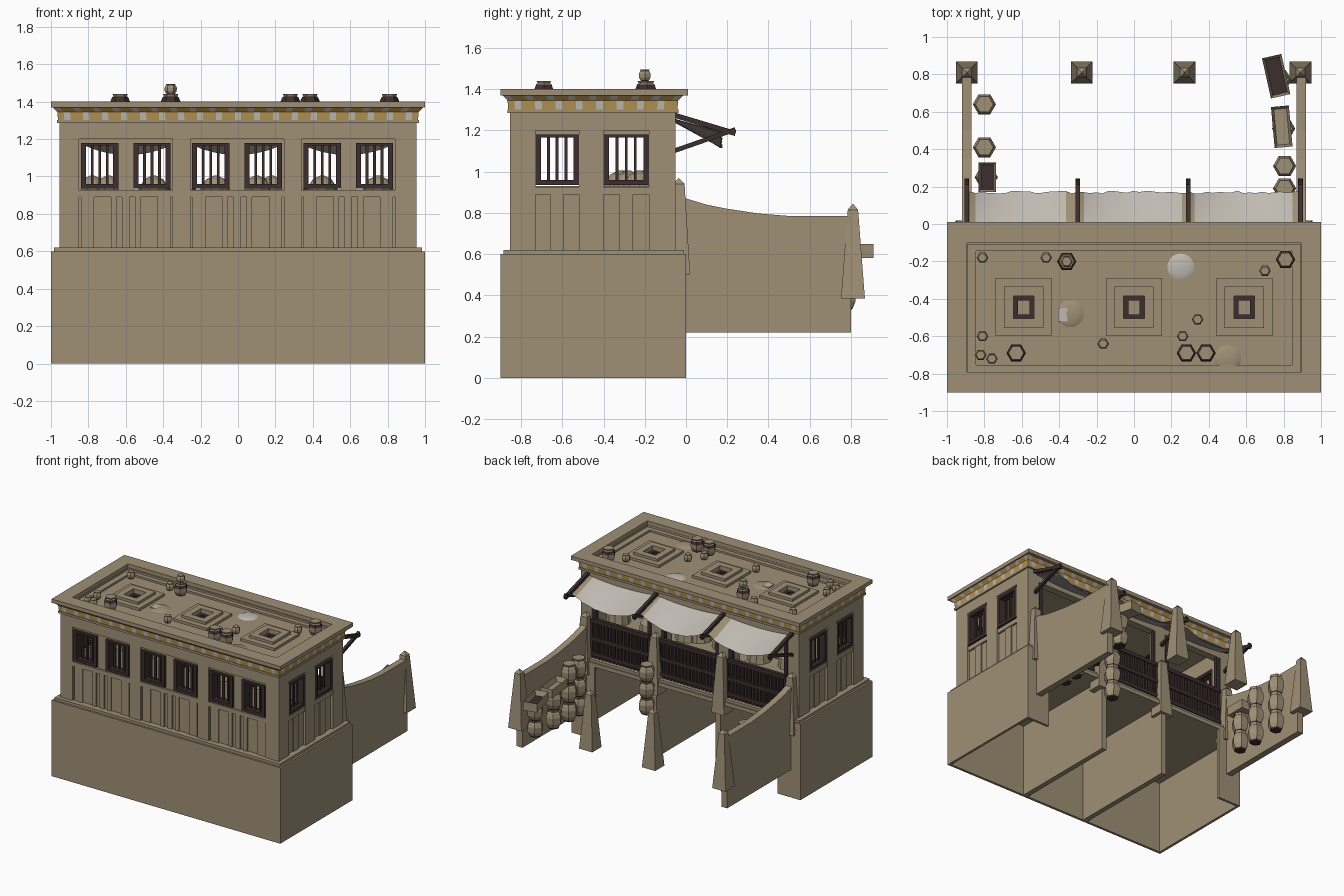
import bpy, bmesh, math, random
from mathutils import Vector, Matrix

random.seed(4)
if "Cube" in bpy.data.objects:
    bpy.data.objects.remove(bpy.data.objects["Cube"])


def material(name, rgb):
    m = bpy.data.materials.new(name)
    m.use_nodes = True
    m.diffuse_color = (*rgb, 1)
    m.node_tree.nodes["Principled BSDF"].inputs["Base Color"].default_value = (*rgb, 1)
    return m


CLAY = material("clay", (0.345, 0.28, 0.18))
WOOD = material("dark wood", (0.045, 0.027, 0.026))
OCHRE = material("ochre paint", (0.46, 0.29, 0.075))
PALE = material("pale cloth", (0.52, 0.49, 0.44))


def finish(name, bm, *mats):
    me = bpy.data.meshes.new(name)
    bm.to_mesh(me)
    bm.free()
    for m in mats:
        me.materials.append(m)
    ob = bpy.data.objects.new(name, me)
    bpy.context.scene.collection.objects.link(ob)
    return ob


def add_box(bm, x0, x1, y0, y1, z0, z1):
    mat = Matrix.Translation(((x0 + x1) / 2, (y0 + y1) / 2, (z0 + z1) / 2))
    mat @= Matrix.Diagonal((x1 - x0, y1 - y0, z1 - z0, 1))
    bmesh.ops.create_cube(bm, size=1, matrix=mat)


def boxes(name, mat, *dims):
    bm = bmesh.new()
    for d in dims:
        add_box(bm, *d)
    return finish(name, bm, mat)


def ring(x0, x1, y0, y1, w, z0, z1):
    return [(x0, x1, y0, y0 + w, z0, z1), (x0, x1, y1 - w, y1, z0, z1),
            (x0, x0 + w, y0 + w, y1 - w, z0, z1), (x1 - w, x1, y0 + w, y1 - w, z0, z1)]


def beam(name, a, b, w, mat):
    a, b = Vector(a), Vector(b)
    bm = bmesh.new()
    bmesh.ops.create_cube(bm, size=1, matrix=Matrix.Translation((a + b) / 2)
                          @ (b - a).to_track_quat('Z', 'Y').to_matrix().to_4x4()
                          @ Matrix.Diagonal((w, w, (b - a).length, 1)))
    return finish(name, bm, mat)


def lathe(name, loc, profile, sides, mats, dark_rows=(), smooth=False):
    bm = bmesh.new()
    rows = [[bm.verts.new((loc[0] + r * math.cos(math.tau * i / sides),
                           loc[1] + r * math.sin(math.tau * i / sides), loc[2] + z))
             for i in range(sides)] for r, z in profile]
    for k in range(len(rows) - 1):
        for i in range(sides):
            j = (i + 1) % sides
            f = bm.faces.new((rows[k][i], rows[k][j], rows[k + 1][j], rows[k + 1][i]))
            f.material_index = int(k in dark_rows)
            f.smooth = smooth
    bm.faces.new(rows[0][::-1]).material_index = len(mats) - 1
    bm.faces.new(rows[-1])
    return finish(name, bm, *mats)


def jar(name, x, y, z, r, h, dark_rows=(0,)):
    prof = [(.65, 0), (.75, .08), (.97, .3), (1, .62), (.82, .84), (.68, .89), (.78, 1), (.4, 1)]
    lathe(name, (x, y, z), [(a * r, b * h) for a, b in prof], 6, (CLAY, WOOD), dark_rows)


def obelisk(name, x, y, base, tip, z0, z1):
    bm = bmesh.new()
    add_box(bm, x - base, x + base, y - base, y + base, z0, z1)
    for v in bm.verts:
        if v.co.z > z1 - .01:
            v.co.x = x + math.copysign(tip, v.co.x - x)
            v.co.y = y + math.copysign(tip, v.co.y - y)
    bmesh.ops.create_cone(bm, segments=4, radius1=tip * 1.41, radius2=0, depth=.03,
                          matrix=Matrix.Translation((x, y, z1 + .015)) @ Matrix.Rotation(math.pi / 4, 4, 'Z'))
    finish(name, bm, CLAY)


# Open-backed, open-bottomed plinth
boxes("plinth", CLAY, (-1, 1, -.9, -.88, 0, .6), (-1, -.98, -.88, 0, 0, .6), (.98, 1, -.88, 0, 0, .6),
      (-.98, -.8, -.02, 0, 0, .6), (.8, .98, -.02, 0, 0, .6), (-1, 1, -.9, 0, .57, .6),
      (-.985, .985, -.885, -.01, .6, .62))
for x in (-.28, .28):
    boxes("plinth_partition", CLAY, (x - .02, x + .02, -.88, 0, 0, .57))


# Walls are laid out along one axis u, with depth d measured inward from the outer face
def wall(name, u_lo, u_hi, windows, groups, slats, place):
    clay, wood = [], []
    edges = [u_lo] + [e for w in windows for e in w] + [u_hi]
    for a, b in zip(edges[::2], edges[1::2]):
        clay.append(place(a, b, .02, .07, .93, 1.18))
    clay += [place(u_lo, u_hi, .02, .07, .62, .93), place(u_lo, u_hi, .02, .07, 1.18, 1.3),
             place(u_lo, u_hi, 0, .02, 1.2, 1.3)]
    pil = [u_lo] + [e for g in groups for e in g] + [u_hi]
    for a, b in zip(pil[::2], pil[1::2]):
        clay.append(place(a, b, 0, .02, .62, 1.2))
    for a, b in groups:
        clay.append(place(a, b, .004, .02, .89, .925))
        for lo, hi in slats:
            clay.append(place(a + lo * (b - a), a + hi * (b - a), .01, .02, .62, .89))
    for a, b in windows:
        wood += [place(a, a + .027, .0, .06, .935, 1.18), place(b - .027, b, .0, .06, .935, 1.18),
                 place(a, b, .0, .06, .935, .96), place(a, b, .0, .06, 1.165, 1.18)]
        for t in (.3, .5, .7):
            c = a + t * (b - a)
            wood.append(place(c - .007, c + .007, .025, .04, .95, 1.17))
    boxes(name, CLAY, *clay)
    boxes(name + "_windows", WOOD, *wood)


front_windows = [(c + s - .1, c + s + .1) for c in (-.6, -.005, .59) for s in (-.14, .14)]
side_windows = [(-.73, -.52), (-.4, -.18)]
wall("front_wall", -.955, .955, front_windows, [(c - .25, c + .25) for c in (-.6, -.005, .59)],
     [(.02, .16), (.34, .4), (.46, .54), (.6, .66), (.84, .98)],
     lambda a, b, d0, d1, z0, z1: (a, b, -.855 + d0, -.855 + d1, z0, z1))
wall("left_wall", -.855, -.05, side_windows, side_windows, [(.35, .65)],
     lambda a, b, d0, d1, z0, z1: (.955 - d1, .955 - d0, a, b, z0, z1))
wall("right_wall", -.855, -.05, side_windows, side_windows, [(.35, .65)],
     lambda a, b, d0, d1, z0, z1: (-.955 + d0, -.955 + d1, a, b, z0, z1))

# Open back: lintel, posts, slatted rails and buttresses
boxes("back_lintel", CLAY, (-.955, .955, -.11, -.05, 1.2, 1.3))
for x in (-.9, -.29, .29, .9):
    boxes("back_post", CLAY, (x - .045, x + .045, -.11, -.05, .6, 1.2))
    obelisk("buttress", x, -.035, .055, .028, .5, .94)
for c in (-.595, 0, .595):
    bars = [(c - .25, c + .25, -.06, -.03, z, z + .03) for z in (.64, .76, .9)]
    bars += [(c - .25 + i * .031, c - .233 + i * .031, -.055, -.035, .62, .925) for i in range(17)]
    bars += [(c + s - .015, c + s + .015, -.08, -.05, .62, 1.2) for s in (-.24, .24)]
    boxes("back_rail", WOOD, *bars)
    boxes("inner_counter", CLAY, (c - .22, c + .22, -.36, -.14, .6, .86))

# Goods heaped inside
for x in (-.78, -.69, -.45, -.12, .1, .18, .45, .75):
    lathe("heap", (x, random.uniform(-.33, -.2), .86),
          [(.09, 0), (.08, .08), (.05, .125), (.01, .145)], 10, (CLAY,))

# Painted flaring cornice over a plain band
bm = bmesh.new()
levels = [(0, 1.3), (.004, 1.345), (.03, 1.372)]


def corners(o):
    return [Vector(p) for p in ((-.962 - o, -.862 - o), (.962 + o, -.862 - o),
                                (.962 + o, -.042 + o), (-.962 - o, -.042 + o))]


for side in range(4):
    n = 25 if side % 2 else 57
    for row in range(2):
        line = []
        for o, z in levels[row:row + 2]:
            a, b = corners(o)[side], corners(o)[(side + 1) % 4]
            line.append([bm.verts.new((*a.lerp(b, i / n), z)) for i in range(n + 1)])
        for i in range(n):
            f = bm.faces.new((line[0][i], line[0][i + 1], line[1][i + 1], line[1][i]))
            f.material_index = 2 if (i + row) % 3 == 1 else 1
finish("cornice_frieze", bm, CLAY, OCHRE, PALE)
boxes("cornice_band", CLAY, *ring(-.967, .967, -.867, -.037, .03, 1.285, 1.302))

# Roof deck with three hatches, and its rim
hx, hy0, hy1 = (-.59, 0, .59), -.51, -.385
deck = [(-.95, .95, -.85, hy0, 1.3, 1.34), (-.95, .95, hy1, -.05, 1.3, 1.34)]
cuts = [-.95] + [e for x in hx for e in (x - .055, x + .055)] + [.95]
deck += [(a, b, hy0, hy1, 1.3, 1.34) for a, b in zip(cuts[::2], cuts[1::2])]
boxes("roof_deck", CLAY, *deck)
boxes("roof_rim", CLAY, *ring(-1, 1, -.9, .01, .108, 1.37, 1.4), *ring(-.96, .96, -.86, -.04, .07, 1.34, 1.37))
boxes("roof_step", CLAY, *ring(-.89, .89, -.8, -.1, .045, 1.34, 1.355))
for x in hx:
    boxes("hatch_frame", CLAY, *ring(x - .15, x + .15, -.6, -.29, .045, 1.34, 1.36),
          *ring(x - .105, x + .105, -.555, -.335, .05, 1.34, 1.38))
    boxes("hatch_lining", WOOD, *ring(x - .055, x + .055, hy0, hy1, .025, 1.29, 1.345))

# Jars and low mounds on the roof
for x, y in ((-.36, -.2), (.81, -.19), (-.63, -.69), (.28, -.69), (.385, -.69)):
    jar("roof_jar", x, y, 1.34, .052, .1, (0, 3))
jar("roof_top_jar", -.36, -.2, 1.44, .033, .055)
for x, y in ((-.81, -.18), (-.47, -.18), (.7, -.25), (.34, -.51), (.26, -.6),
             (-.165, -.64), (-.81, -.6), (-.82, -.7), (-.76, -.72)):
    jar("small_roof_jar", x, y, 1.34, .031, .055)
for x, y, mat in ((.25, -.23, PALE), (.5, -.72, CLAY), (-.34, -.48, CLAY)):
    lathe("roof_mound", (x, y, 1.34), [(.072, 0), (.06, .006), (.035, .01), (.01, .012)], 20, (mat,), smooth=True)
boxes("mound_patch", PALE, (-.405, -.355, -.52, -.45, 1.343, 1.351))

# Sagging awnings on poles
for x0, x1 in ((-.88, -.3), (-.3, .29), (.29, .88)):
    bm = bmesh.new()
    nu, nv = 18, 6
    grid = [[bm.verts.new((x0 + (x1 - x0) * i / nu,
                           -.05 + .22 * j / nv + (random.uniform(-.008, .008) if j == nv else 0),
                           1.255 - .06 * j / nv
                           - (.02 + .06 * j / nv) * (1 - (2 * i / nu - 1) ** 2)))
             for i in range(nu + 1)] for j in range(nv + 1)]
    for j in range(nv):
        for i in range(nu):
            f = bm.faces.new((grid[j][i], grid[j][i + 1], grid[j + 1][i + 1], grid[j + 1][i]))
            f.smooth = True
            f.material_index = int(i == 0 or i > nu - (3 if x1 < 0 else 2))
    finish("awning", bm, PALE, CLAY)
for x in (-.895, -.3, .29, .89):
    beam("awning_pole", (x, -.06, 1.275), (x, .24, 1.185), .025, WOOD)
    beam("awning_brace", (x, -.06, 1.1), (x, .24, 1.205), .022, WOOD)

# Curving yard walls and free-standing piers
top = [(0, .87), (.1, .84), (.2, .82), (.35, .797), (.5, .785), (.8, .785)]
for x in (-.895, .895):
    bm = bmesh.new()
    outline = [(-.02, .22), (-.02, .88)] + top + [(.8, .22)]
    face = bm.faces.new([bm.verts.new((x - .025, y, z)) for y, z in outline])
    out = bmesh.ops.extrude_face_region(bm, geom=[face])["geom"]
    bmesh.ops.translate(bm, vec=(.05, 0, 0), verts=[v for v in out if isinstance(v, bmesh.types.BMVert)])
    bmesh.ops.recalc_face_normals(bm, faces=bm.faces)
    finish("yard_wall", bm, CLAY)
for x in (-.895, -.28, .27, .89):
    obelisk("yard_pier", x, .81, .058, .025, .385, .815)

# Stacked jars and crates by the yard walls
for x, y, z, n in ((-.8, .64, .27, 3), (-.8, .41, .27, 3), (-.79, .25, .27, 2), (.8, .51, .29, 2),
                   (.805, .31, .27, 3), (.805, .19, .27, 3), (.78, .77, .33, 2), (.28, .09, .38, 3)):
    step = .13 if z > .3 else .15
    for i in range(n):
        jar("stacked_jar", x, y, z + i * step, .062, step)


def crate(x, y, z, w, l, turn, inside):
    bm = bmesh.new()
    add_box(bm, -w, w, -l, l, 0, .07)
    lid = max(bm.faces, key=lambda f: f.calc_center_median().z)
    bmesh.ops.inset_region(bm, faces=[lid], thickness=.02)
    lid.material_index = 1
    bmesh.ops.translate(bm, vec=(0, 0, -.04), verts=lid.verts)
    ob = finish("crate", bm, CLAY, inside)
    ob.location, ob.rotation_euler.z = (x, y, z), turn


crate(.76, .79, .58, .053, .11, .22, WOOD)
crate(-.785, .25, .58, .047, .08, 0, WOOD)
crate(.79, .52, .58, .048, .11, .09, CLAY)
